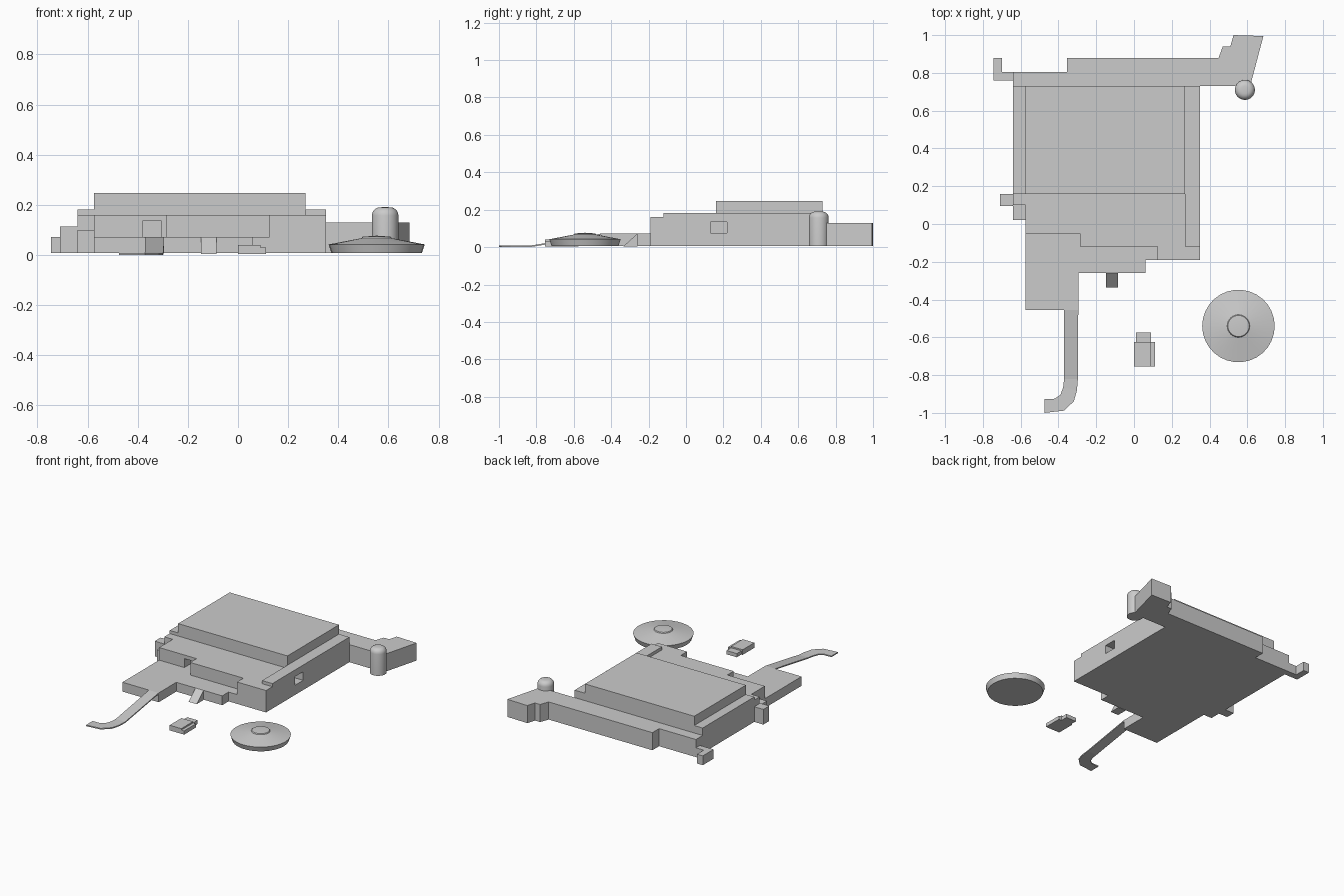
import bpy, bmesh, math

if "Cube" in bpy.data.objects:
    bpy.data.objects.remove(bpy.data.objects["Cube"])

BASE = 0.007


def finish(name, bm):
    bmesh.ops.recalc_face_normals(bm, faces=bm.faces)
    me = bpy.data.meshes.new(name)
    bm.to_mesh(me)
    bm.free()
    ob = bpy.data.objects.new(name, me)
    bpy.context.collection.objects.link(ob)
    return ob


def prism(name, pts, z0, z1):
    """Vertical extrusion of a plan outline."""
    bm = bmesh.new()
    f = bm.faces.new([bm.verts.new((x, y, z0)) for x, y in pts])
    r = bmesh.ops.extrude_face_region(bm, geom=[f])
    for v in r["geom"]:
        if isinstance(v, bmesh.types.BMVert):
            v.co.z = z1
    return finish(name, bm)


def box(name, x0, x1, y0, y1, z0, z1):
    return prism(name, [(x0, y0), (x1, y0), (x1, y1), (x0, y1)], z0, z1)


def lathe(name, cx, cy, profile, n):
    bm = bmesh.new()
    vs = [bm.verts.new((cx + r, cy, z)) for r, z in profile]
    es = [bm.edges.new(p) for p in zip(vs, vs[1:])]
    bmesh.ops.spin(bm, geom=vs + es, cent=(cx, cy, 0), axis=(0, 0, 1),
                   angle=2 * math.pi, steps=n, use_duplicate=False)
    bmesh.ops.remove_doubles(bm, verts=bm.verts, dist=0.0005)
    ob = finish(name, bm)
    bpy.ops.object.select_all(action='DESELECT')
    bpy.context.view_layer.objects.active = ob
    ob.select_set(True)
    bpy.ops.object.shade_smooth_by_angle(angle=math.radians(30))
    return ob


def cut(target, cutter):
    cutter.hide_render = True
    cutter.hide_set(True)
    m = target.modifiers.new("opening", 'BOOLEAN')
    m.operation, m.object, m.solver = 'DIFFERENCE', cutter, 'EXACT'


# Main platform with stepped front edge, a door niche and a side window
platform = prism("main_platform", [
    (-0.64, 0.73), (-0.64, 0.10), (-0.575, 0.10), (-0.575, -0.05),
    (-0.285, -0.05), (-0.285, -0.12), (0.125, -0.12), (0.125, -0.19),
    (0.35, -0.19), (0.35, 0.73)], BASE, 0.16)
cut(platform, box("door_cutter", -0.38, -0.305, -0.10, 0.02, 0.072, 0.135))
cut(platform, box("window_cutter", 0.28, 0.40, 0.13, 0.22, 0.075, 0.135))

# Raised upper block and side walls
box("upper_block", -0.575, 0.27, 0.16, 0.73, 0.16, 0.247)
box("left_wall", -0.64, -0.575, 0.16, 0.73, 0.16, 0.182)
box("right_wall", 0.27, 0.35, -0.12, 0.73, 0.16, 0.182)

# Low terrace in front
prism("lower_terrace", [
    (-0.575, -0.05), (-0.575, -0.455), (-0.295, -0.455), (-0.295, -0.26),
    (0.06, -0.26), (0.06, -0.19), (0.125, -0.19), (0.125, -0.12),
    (-0.285, -0.12), (-0.285, -0.05)], BASE, 0.072)

# Left annexes
box("left_step", -0.64, -0.575, 0.02, 0.10, BASE, 0.10)
box("left_annex", -0.71, -0.64, 0.095, 0.16, BASE, 0.113)

# Rear wing and its low corner outbuilding
prism("rear_wing", [
    (-0.64, 0.73), (0.615, 0.73), (0.685, 0.995), (0.527, 1.0), (0.51, 0.94),
    (0.47, 0.94), (0.447, 0.878), (-0.355, 0.878), (-0.355, 0.804),
    (-0.64, 0.804)], BASE, 0.13)
prism("rear_outbuilding", [
    (-0.745, 0.878), (-0.745, 0.76), (-0.64, 0.76), (-0.64, 0.804),
    (-0.70, 0.804), (-0.70, 0.878)], BASE, 0.072)

# Round tower with domed top
dome = [(0.053 - 0.033 * (1 - math.cos(a)), 0.157 + 0.033 * math.sin(a))
        for a in [math.pi / 2 * i / 5 for i in range(6)]]
lathe("round_tower", 0.587, 0.71, [(0, BASE), (0.053, BASE)] + dome + [(0, 0.191)], 32)

# Shallow conical mound with a small cap
lathe("round_mound", 0.553, -0.54, [
    (0, BASE), (0.18, BASE), (0.192, 0.042), (0.06, 0.067), (0.056, 0.073), (0, 0.077)], 30)

# Small hut: body, side lean-to and rear porch
box("hut_body", 0.0, 0.09, -0.755, -0.625, 0.004, 0.04)
box("hut_side", 0.09, 0.112, -0.755, -0.625, 0.004, 0.03)
box("hut_porch", 0.01, 0.09, -0.625, -0.575, 0.004, 0.03)

# Short wedge ramp on the terrace front
bm = bmesh.new()
f = bm.faces.new([bm.verts.new((-0.147, y, z)) for y, z in
                  [(-0.335, 0.004), (-0.26, 0.004), (-0.26, 0.072)]])
r = bmesh.ops.extrude_face_region(bm, geom=[f])
bmesh.ops.translate(bm, vec=(0.062, 0, 0),
                    verts=[v for v in r["geom"] if isinstance(v, bmesh.types.BMVert)])
finish("short_ramp", bm)

# Long thin causeway that slopes down and curves to the left
rows = [((-0.37, -0.455), (-0.295, -0.455), 0.072),
        ((-0.37, -0.82), (-0.297, -0.82), 0.010),
        ((-0.375, -0.865), (-0.302, -0.88), 0.008),
        ((-0.39, -0.905), (-0.318, -0.938), 0.008),
        ((-0.42, -0.925), (-0.37, -0.988), 0.008),
        ((-0.475, -0.927), (-0.475, -1.0), 0.008)]
bm = bmesh.new()
pairs = [[bm.verts.new((*p, z)) for p in (a, b)] for a, b, z in rows]
for (a, b), (c, d) in zip(pairs, pairs[1:]):
    bm.faces.new((a, b, d, c))
r = bmesh.ops.extrude_face_region(bm, geom=bm.faces[:])
bmesh.ops.translate(bm, vec=(0, 0, -0.008),
                    verts=[v for v in r["geom"] if isinstance(v, bmesh.types.BMVert)])
finish("causeway", bm)
